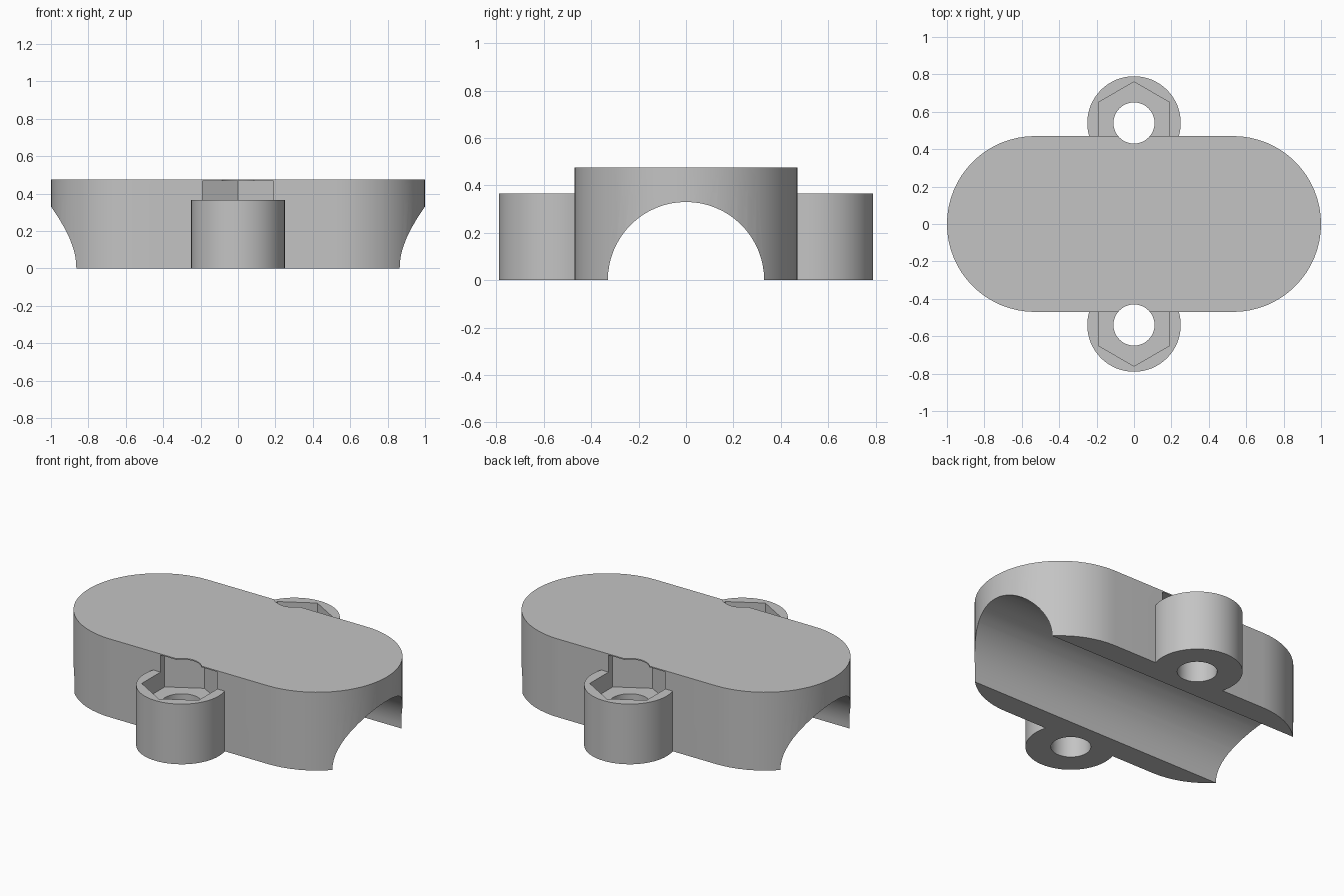
import bpy
import bmesh
from math import cos, sin, pi, radians

cube = bpy.data.objects.get("Cube")
if cube:
    bpy.data.objects.remove(cube, do_unlink=True)

BODY_TOP, BODY_R, BODY_C = 0.475, 0.47, 0.53
BOSS_Y, BOSS_R, BOSS_TOP = 0.54, 0.25, 0.365
BORE_R, HOLE_R, NUT_R = 0.33, 0.11, 0.22

grey = bpy.data.materials.new("plain grey")
grey.use_nodes = True
grey.diffuse_color = (0.55, 0.55, 0.55, 1)
grey.node_tree.nodes["Principled BSDF"].inputs["Base Color"].default_value = grey.diffuse_color


def arc(cx, cy, r, start, end, n):
    return [(cx + r * cos(start + (end - start) * i / n),
             cy + r * sin(start + (end - start) * i / n)) for i in range(n + 1)]


def circle(cx, cy, r, n=64, start=0.0):
    return arc(cx, cy, r, start, start + 2 * pi, n)[:-1]


def prism(name, outline, low, high, along_x=False):
    """Extrude an outline along z, or along x when the outline lies in y and z."""
    bm = bmesh.new()
    place = (lambda a, b, h: (h, a, b)) if along_x else (lambda a, b, h: (a, b, h))
    rings = [[bm.verts.new(place(a, b, h)) for a, b in outline] for h in (low, high)]
    bm.faces.new(rings[0][::-1])
    bm.faces.new(rings[1])
    n = len(outline)
    for i in range(n):
        j = (i + 1) % n
        bm.faces.new((rings[0][i], rings[0][j], rings[1][j], rings[1][i]))
    bmesh.ops.recalc_face_normals(bm, faces=bm.faces)
    mesh = bpy.data.meshes.new(name)
    bm.to_mesh(mesh)
    bm.free()
    mesh.materials.append(grey)
    obj = bpy.data.objects.new(name, mesh)
    bpy.context.collection.objects.link(obj)
    return obj


def combine(target, tool, operation):
    mod = target.modifiers.new(operation.lower(), 'BOOLEAN')
    mod.operation, mod.solver, mod.object = operation, 'EXACT', tool
    bpy.context.view_layer.objects.active = target
    bpy.ops.object.modifier_apply(modifier=mod.name)
    bpy.data.objects.remove(tool, do_unlink=True)


# Rounded body
outline = (arc(BODY_C, 0, BODY_R, -pi / 2, pi / 2, 32)
           + arc(-BODY_C, 0, BODY_R, pi / 2, 3 * pi / 2, 32))
clamp = prism("clamp_body", outline, 0, BODY_TOP)

# Bolt bosses on both sides
for side in (-1, 1):
    combine(clamp, prism("boss", circle(0, side * BOSS_Y, BOSS_R), 0, BOSS_TOP), 'UNION')

# Half-round channel along the underside
combine(clamp, prism("channel", circle(0, 0, BORE_R), -1.2, 1.2, along_x=True), 'DIFFERENCE')

# Hexagonal nut pockets and bolt holes
for side in (-1, 1):
    y = side * BOSS_Y
    combine(clamp, prism("nut_pocket", circle(0, y, NUT_R, 6, pi / 2), 0.26, 0.468), 'DIFFERENCE')
    combine(clamp, prism("bolt_hole", circle(0, y, HOLE_R, 48), -0.1, 0.6), 'DIFFERENCE')

bpy.ops.object.select_all(action='DESELECT')
clamp.select_set(True)
bpy.context.view_layer.objects.active = clamp
bpy.ops.object.shade_smooth_by_angle(angle=radians(30))
